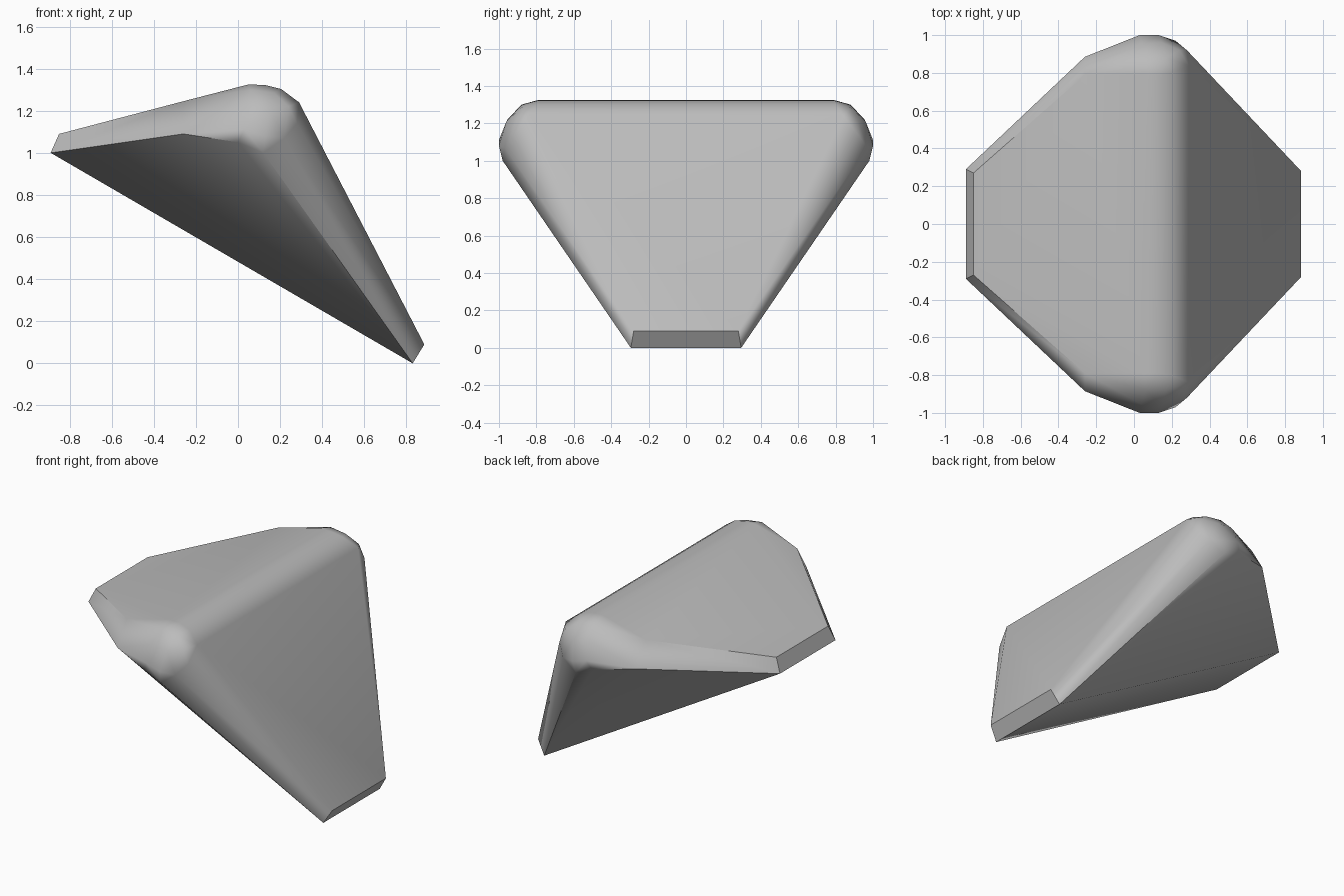
import bpy
import bmesh
from math import radians

cube = bpy.data.objects.get("Cube")
if cube:
    bpy.data.objects.remove(cube, do_unlink=True)

# One plain grey for the whole solid
grey = bpy.data.materials.new("plain_grey")
grey.use_nodes = True
colour = (0.5, 0.5, 0.5, 1)
grey.diffuse_color = colour
grey.node_tree.nodes["Principled BSDF"].inputs["Base Color"].default_value = colour

# Half outline of the wedge, mirrored front to back
blunt_ends = [(-0.89, 0.29, 1.0), (-0.85, 0.27, 1.09),
              (0.83, 0.295, 0.0), (0.885, 0.28, 0.09)]
shoulder = [(-0.26, 0.885, 1.09), (-0.26, 0.79, 1.245)]
ridge = [(0.05, 0.79, 1.325), (0.13, 0.79, 1.322),
         (0.205, 0.8, 1.303), (0.29, 0.84, 1.24)]
rounded_corner = [(0.0, 0.98, 1.05), (0.12, 0.98, 1.0), (0.03, 1.0, 1.11),
                  (0.13, 1.0, 1.08), (0.22, 0.97, 1.07), (0.28, 0.92, 1.14),
                  (0.04, 0.955, 1.22), (0.15, 0.96, 1.21), (0.24, 0.92, 1.22),
                  (0.06, 0.88, 1.3), (0.17, 0.88, 1.285)]

# Wrap the points in a convex skin
bm = bmesh.new()
for x, y, z in blunt_ends + shoulder + ridge + rounded_corner:
    for side in (-1, 1):
        bm.verts.new((x, side * y, z))
hull = bmesh.ops.convex_hull(bm, input=bm.verts)
loose = {v for v in hull["geom_interior"] + hull["geom_unused"]
         if isinstance(v, bmesh.types.BMVert)}
bmesh.ops.delete(bm, geom=list(loose), context="VERTS")
bmesh.ops.dissolve_limit(bm, angle_limit=radians(1), verts=bm.verts, edges=bm.edges)
bmesh.ops.recalc_face_normals(bm, faces=bm.faces)

mesh = bpy.data.meshes.new("rounded_wedge")
bm.to_mesh(mesh)
bm.free()
mesh.materials.append(grey)
wedge = bpy.data.objects.new("rounded_wedge", mesh)
bpy.context.collection.objects.link(wedge)

# Soft corners and ridge, crisp ends, flat broad faces
bpy.ops.object.select_all(action="DESELECT")
wedge.select_set(True)
bpy.context.view_layer.objects.active = wedge
bpy.ops.object.shade_smooth_by_angle(angle=radians(35))
weighted = wedge.modifiers.new("flat_broad_faces", "WEIGHTED_NORMAL")
weighted.keep_sharp = True
